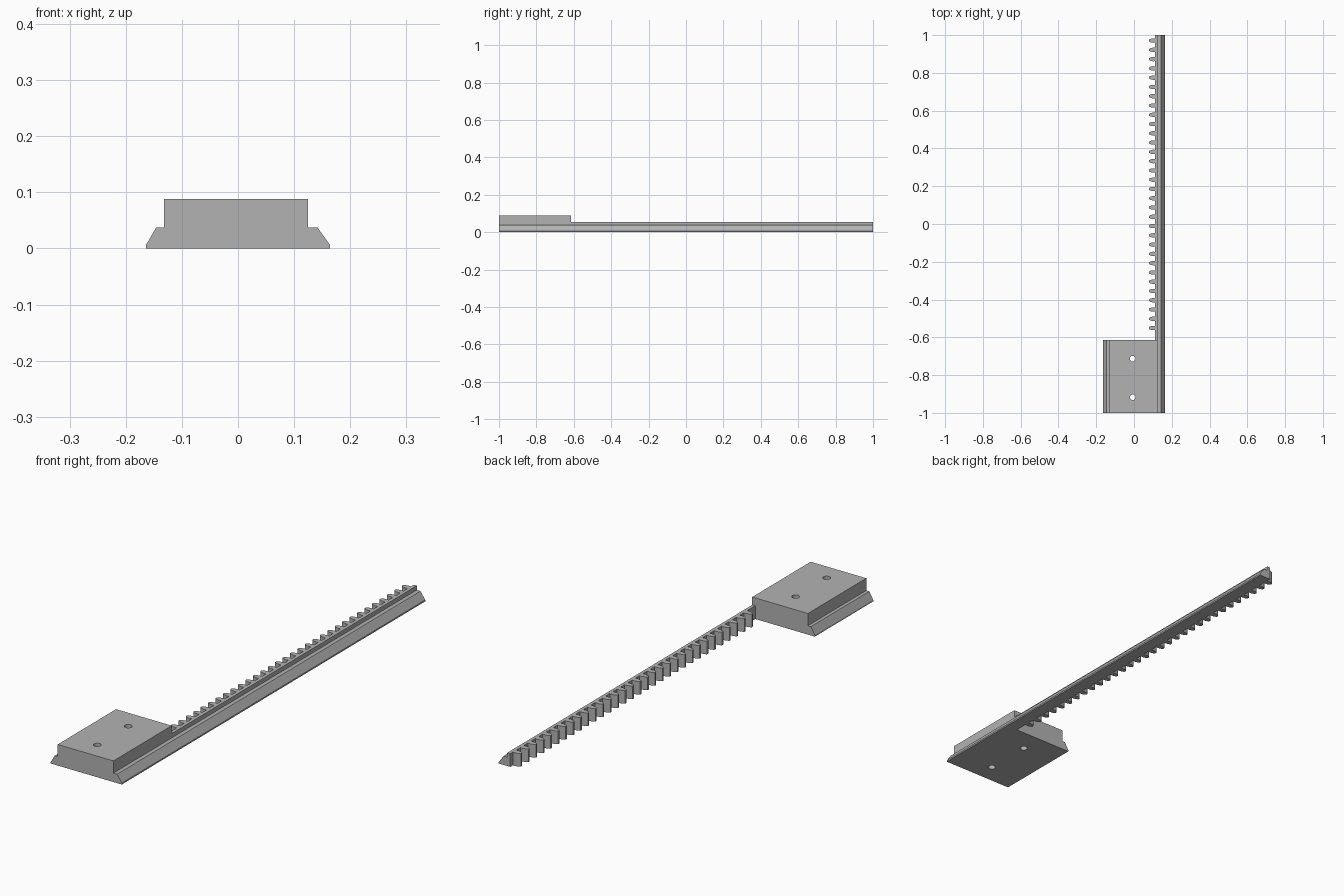
import bpy, bmesh
from mathutils import Vector

if "Cube" in bpy.data.objects:
    bpy.data.objects.remove(bpy.data.objects["Cube"], do_unlink=True)

grey = bpy.data.materials.new("machined grey")
grey.use_nodes = True
colour = (0.45, 0.45, 0.45, 1)
grey.diffuse_color = colour
grey.node_tree.nodes["Principled BSDF"].inputs["Base Color"].default_value = colour


def extrude(name, points, offset):
    """Sweep a closed polygon along an offset into a solid."""
    bm = bmesh.new()
    face = bm.faces.new([bm.verts.new(p) for p in points])
    out = bmesh.ops.extrude_face_region(bm, geom=[face], use_keep_orig=True)
    moved = [v for v in out["geom"] if isinstance(v, bmesh.types.BMVert)]
    bmesh.ops.translate(bm, verts=moved, vec=Vector(offset))
    bmesh.ops.recalc_face_normals(bm, faces=bm.faces)
    mesh = bpy.data.meshes.new(name)
    bm.to_mesh(mesh)
    bm.free()
    mesh.materials.append(grey)
    obj = bpy.data.objects.new(name, mesh)
    bpy.context.collection.objects.link(obj)
    return obj


FRONT, STEP, BACK = -1.0, -0.615, 1.0
BLOCK_TOP, RAIL_TOP = 0.088, 0.055

# Dovetail edge shared by the block and the rail, bottom to top
dovetail = [(0.164, 0), (0.164, 0.006), (0.142, 0.037), (0.125, 0.037)]

# Carriage block with a dovetail on both sides
left = [(-0.132, 0.037), (-0.146, 0.037), (-0.164, 0.006), (-0.164, 0)]
section = dovetail + [(0.125, BLOCK_TOP), (-0.132, BLOCK_TOP)] + left
block = extrude("carriage_block", [(x, FRONT, z) for x, z in section],
                (0, STEP - FRONT, 0))

# Two vertical screw holes through the block
for i, y in enumerate((-0.917, -0.713)):
    bpy.ops.mesh.primitive_cylinder_add(vertices=32, radius=0.015, depth=0.4,
                                        location=(-0.007, y, 0))
    cutter = bpy.context.object
    cutter.name = f"hole_cutter_{i + 1}"
    cutter.data.materials.append(grey)
    cutter.hide_render = True
    cutter.hide_set(True)
    cut = block.modifiers.new("screw hole", "BOOLEAN")
    cut.operation = "DIFFERENCE"
    cut.solver = "EXACT"
    cut.object = cutter

# Long rail continuing the dovetail edge
section = dovetail + [(0.125, RAIL_TOP), (0.111, RAIL_TOP), (0.111, 0)]
extrude("rail", [(x, STEP, z) for x, z in section], (0, BACK - STEP, 0))

# Row of rack teeth with curved flanks
PITCH, COUNT, FIRST = 0.0491, 32, -0.551
flank = [(0.112, 0.011), (0.1, 0.0115), (0.091, 0.010), (0.084, 0.0075), (0.079, 0.004)]
outline = flank + [(x, -y) for x, y in reversed(flank)]
teeth = extrude("rack_teeth", [(x, FIRST + y, 0) for x, y in outline],
                (0, 0, RAIL_TOP))
row = teeth.modifiers.new("tooth row", "ARRAY")
row.count = COUNT
row.use_relative_offset = False
row.use_constant_offset = True
row.constant_offset_displace = (0, PITCH, 0)
